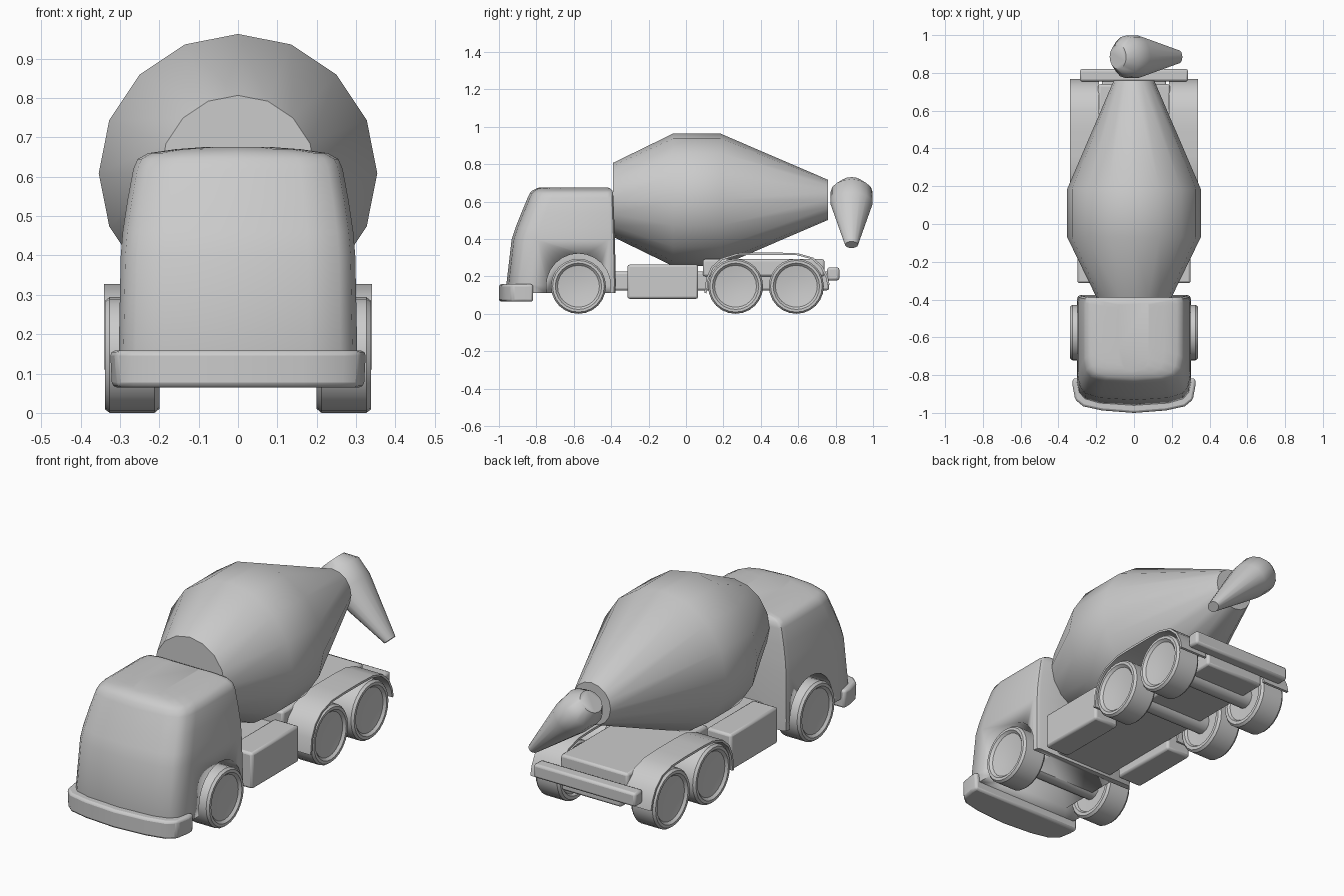
import bpy, bmesh, math
from mathutils import Vector

if "Cube" in bpy.data.objects:
    bpy.data.objects.remove(bpy.data.objects["Cube"])

def finish(name, bm, angle=35, bevel=0):
    bmesh.ops.recalc_face_normals(bm, faces=bm.faces)
    me = bpy.data.meshes.new(name)
    bm.to_mesh(me)
    bm.free()
    ob = bpy.data.objects.new(name, me)
    bpy.context.collection.objects.link(ob)
    bpy.ops.object.select_all(action='DESELECT')
    bpy.context.view_layer.objects.active = ob
    ob.select_set(True)
    if bevel:
        m = ob.modifiers.new("bevel", 'BEVEL')
        m.width, m.segments, m.limit_method = bevel, 2, 'ANGLE'
    bpy.ops.object.shade_smooth_by_angle(angle=math.radians(angle))
    return ob

def loft(name, rings, angle=35, bevel=0):
    """Skin a list of equal-length closed rings and cap both ends."""
    bm = bmesh.new()
    rows = [[bm.verts.new(p) for p in r] for r in rings]
    n = len(rows[0])
    for a, b in zip(rows, rows[1:]):
        for i in range(n):
            bm.faces.new((a[i], a[(i + 1) % n], b[(i + 1) % n], b[i]))
    bm.faces.new(rows[0])
    bm.faces.new(rows[-1])
    return finish(name, bm, angle, bevel)

def circle(c, u, v, n):
    c, u, v = Vector(c), Vector(u), Vector(v)
    return [c + u * math.cos(2 * math.pi * i / n) + v * math.sin(2 * math.pi * i / n)
            for i in range(n)]

def box(name, lo, hi, bevel=0.012):
    rings = [[(lo[0], lo[1], z), (hi[0], lo[1], z), (hi[0], hi[1], z), (lo[0], hi[1], z)]
             for z in (lo[2], hi[2])]
    return loft(name, rings, 35, bevel)

def across(name, profile, y, z, n=24, angle=35):
    """Lathe (x, radius) pairs round an axis along x."""
    return loft(name, [circle((x, y, z), (0, 0, r), (0, r, 0), n) for x, r in profile], angle)

WHEEL_R = 0.147
FRONT_Y, REAR_YS = -0.575, (0.265, 0.59)

# Cab: stacked rounded sections (z, half width, front y, back y)
def cab_ring(z, w, f, b):
    half = [(0.6 * w, f + 0.012), (0.86 * w, f + 0.035), (0.96 * w, f + 0.07), (w, f + 0.13),
            (w, b - 0.03), (0.98 * w, b - 0.008), (0.93 * w, b)]
    return ([(0, f, z)] + [(x, y, z) for x, y in half]
            + [(-x, y, z) for x, y in reversed(half)])

cab = loft("cab", [cab_ring(*r) for r in (
    (0.11, 0.30, -0.95, -0.377), (0.16, 0.303, -0.96, -0.375), (0.40, 0.298, -0.932, -0.38),
    (0.46, 0.293, -0.912, -0.382), (0.54, 0.281, -0.88, -0.385), (0.62, 0.266, -0.847, -0.388),
    (0.645, 0.255, -0.835, -0.39), (0.66, 0.228, -0.82, -0.395),
    (0.67, 0.16, -0.80, -0.405), (0.676, 0.08, -0.78, -0.42))], 40)

# Wheel arches cut into the cab
for s in (1, -1):
    cutter = across("arch_cutter", [(s * 0.19, 0.172), (s * 0.4, 0.172)], FRONT_Y, 0.15)
    cutter.hide_render = True
    cutter.hide_set(True)
    m = cab.modifiers.new("arch", 'BOOLEAN')
    m.operation, m.solver, m.object = 'DIFFERENCE', 'EXACT', cutter

# Front bumper
half = [(0.17, -0.987), (0.27, -0.965), (0.312, -0.93), (0.325, -0.86), (0.325, -0.817)]
outline = [(0, -1.0)] + half + [(-x, y) for x, y in reversed(half)]
loft("front_bumper", [[(x * k, y, z) for x, y in outline]
                      for z, k in ((0.065, 0.985), (0.158, 1))], 35, 0.012)

# Chassis, rear deck, rear bumper
box("chassis", (-0.17, -0.85, 0.125), (0.17, 0.765, 0.225))
box("rear_deck", (-0.19, 0.09, 0.2), (0.19, 0.74, 0.292))
box("rear_bumper", (-0.287, 0.755, 0.178), (0.287, 0.82, 0.248))

# Mixing drum
drum = [(-0.39, 0.198), (-0.07, 0.354), (0.185, 0.354), (0.76, 0.107)]
loft("drum", [circle((0, y, 0.609), (r, 0, 0), (0, 0, r), 16) for y, r in drum], 40)

# Discharge chute: tapering hood slanting down to +x
axis_n = Vector((0.73, 0, 0.68))
chute = [((-0.085, 0.885, 0.69), 0.065, 0.06), ((-0.045, 0.885, 0.652), 0.112, 0.098),
         ((0.02, 0.885, 0.588), 0.113, 0.092), ((0.237, 0.885, 0.369), 0.035, 0.026)]
loft("discharge_chute", [circle(c, axis_n * rn, (0, ry, 0), 16) for c, ry, rn in chute], 50)

# Wheels and axles
tyre = [(0.215, 0.05), (0.212, 0.112), (0.2, 0.12), (0.2, 0.137), (0.212, WHEEL_R),
        (0.326, WHEEL_R), (0.338, 0.138), (0.338, 0.124), (0.326, 0.112), (0.316, 0.05)]
for name, y in (("front", FRONT_Y), ("middle", REAR_YS[0]), ("rear", REAR_YS[1])):
    across(name + "_axle", [(-0.23, 0.05), (0.23, 0.05)], y, WHEEL_R, 12)
    for s in (1, -1):
        across(name + "_wheel", [(s * x, r) for x, r in tyre], y, WHEEL_R)

# Side tanks and rear fenders on both sides
fender = [(0.098, 0.11), (0.108, 0.19), (0.135, 0.25), (0.185, 0.295), (0.27, 0.323),
          (0.36, 0.327), (0.5, 0.327), (0.6, 0.323), (0.68, 0.3), (0.73, 0.255),
          (0.758, 0.2), (0.768, 0.155)]
mid = Vector((0.43, 0.1))
for s in (1, -1):
    box("side_tank", (min(s * 0.16, s * 0.3), -0.313, 0.08),
        (max(s * 0.16, s * 0.3), 0.065, 0.263))
    rings = []
    for y, z in fender:
        d = (Vector((y, z)) - mid).normalized() * 0.012
        rings.append([(s * 0.185, y, z), (s * 0.34, y, z),
                      (s * 0.34, y - d.x, z - d.y), (s * 0.185, y - d.x, z - d.y)])
    loft("rear_fender", rings, 35)
